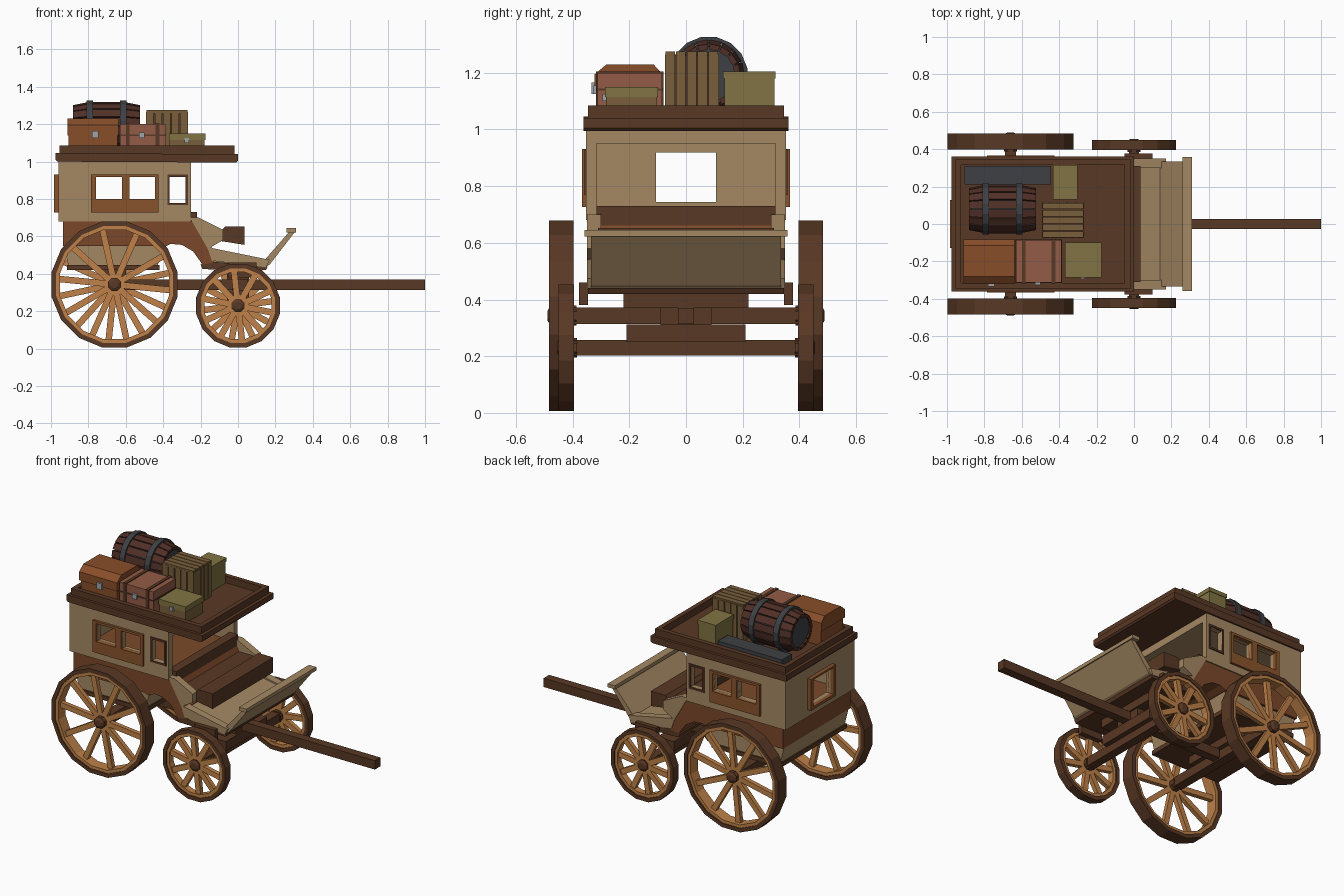
import bpy, bmesh
from math import sin, cos, pi
from mathutils import Matrix, Vector

if "Cube" in bpy.data.objects:
    bpy.data.objects.remove(bpy.data.objects["Cube"])


def mat(name, r, g, b):
    m = bpy.data.materials.new(name)
    m.diffuse_color = (r ** 2.2, g ** 2.2, b ** 2.2, 1)
    m.use_nodes = True
    m.node_tree.nodes["Principled BSDF"].inputs["Base Color"].default_value = m.diffuse_color
    return m


TAN = mat("tan_wood", .64, .53, .39)
BROWN = mat("brown_wood", .48, .29, .18)
DARK = mat("dark_wood", .35, .23, .16)
ORANGE = mat("orange_wood", .74, .50, .29)
FRAME = mat("frame_wood", .53, .33, .19)
IRON = mat("iron", .25, .26, .27)
STEEL = mat("steel", .62, .64, .66)
LEATHER = mat("leather", .53, .31, .18)
RED = mat("red_leather", .57, .36, .28)
CRATE = mat("crate_wood", .47, .37, .24)
OLIVE = mat("olive_box", .50, .45, .27)
BARREL = mat("barrel_wood", .32, .20, .17)


def finish(name, bm, m):
    bmesh.ops.recalc_face_normals(bm, faces=bm.faces)
    me = bpy.data.meshes.new(name)
    bm.to_mesh(me)
    bm.free()
    me.materials.append(m)
    o = bpy.data.objects.new(name, me)
    bpy.context.collection.objects.link(o)
    return o


def add_box(bm, x0, x1, y0, y1, z0, z1, rot=Matrix()):
    c = Vector(((x0 + x1) / 2, (y0 + y1) / 2, (z0 + z1) / 2))
    s = Matrix.Diagonal((x1 - x0, y1 - y0, z1 - z0, 1))
    bmesh.ops.create_cube(bm, size=1, matrix=rot @ Matrix.Translation(c) @ s)


def box(name, m, *dims):
    bm = bmesh.new()
    add_box(bm, *dims)
    return finish(name, bm, m)


def prism(name, m, pts, a0, a1, axis="y"):
    """Extrude an xz profile along y, or a yz profile along x."""
    bm = bmesh.new()
    put = (lambda p, a: (p[0], a, p[1])) if axis == "y" else (lambda p, a: (a, p[0], p[1]))
    f = bm.faces.new([bm.verts.new(put(p, a0)) for p in pts])
    r = bmesh.ops.extrude_face_region(bm, geom=[f])
    d = (0, a1 - a0, 0) if axis == "y" else (a1 - a0, 0, 0)
    bmesh.ops.translate(bm, verts=[v for v in r["geom"] if isinstance(v, bmesh.types.BMVert)], vec=d)
    return finish(name, bm, m)


def lathe(name, m, prof, n, centre, axis="y", closed=True):
    """Revolve an (offset, radius) profile; closed makes a ring, otherwise ends are capped."""
    bm = bmesh.new()
    rings = []
    for a, r in prof:
        ring = []
        for i in range(n):
            t = 2 * pi * (i + .5) / n
            u, w = r * cos(t), r * sin(t)
            ring.append(bm.verts.new(Vector(centre) + Vector((u, a, w) if axis == "y" else (a, u, w))))
        rings.append(ring)
    for k in range(len(rings) - (0 if closed else 1)):
        p, q = rings[k], rings[(k + 1) % len(rings)]
        for i in range(n):
            bm.faces.new((p[i], p[(i + 1) % n], q[(i + 1) % n], q[i]))
    if not closed:
        bm.faces.new(rings[0])
        bm.faces.new(rings[-1])
    return finish(name, bm, m)


def cut(o, *boxes):
    for b in boxes:
        c = box("cutter", DARK, *b)
        c.hide_render = True
        md = o.modifiers.new("cut", "BOOLEAN")
        md.operation, md.solver, md.object = "DIFFERENCE", "EXACT", c
        bpy.context.view_layer.objects.active = o
        bpy.ops.object.modifier_apply(modifier=md.name)
        bpy.data.objects.remove(c)


# wheels, with tyre, inner rim, spokes and hub
def wheel(name, x, z, R, y0, y1, s, phase):
    ya, yb = s * y0, s * y1
    lathe(name + "_tyre", DARK, [(ya, R), (yb, R), (yb, R - .025), (ya, R - .025)], 16, (x, 0, z))
    i0, i1 = s * (y0 + .006), s * (y1 - .006)
    lathe(name + "_rim", ORANGE, [(i0, R - .024), (i1, R - .024), (i1, R - .045), (i0, R - .045)], 16, (x, 0, z))
    mid = s * (y0 + y1) / 2
    bm = bmesh.new()
    for k in range(10):
        rot = Matrix.Translation((x, mid, z)) @ Matrix.Rotation(2 * pi * k / 10 + phase, 4, "Y")
        add_box(bm, .02, R - .035, -.014, .014, -.017, .017, rot)
    finish(name + "_spokes", bm, ORANGE)
    lathe(name + "_hub", DARK, [(s * (y0 - .01), .038), (s * (y1 - .005), .038), (s * (y1 + .005), .02)],
          8, (x, 0, z), closed=False)


for s, tag in ((-1, "right"), (1, "left")):
    wheel("rear_wheel_" + tag, -.66, .343, .343, .397, .483, s, .1 if s < 0 else .42)
    wheel("front_wheel_" + tag, 0, .23, .228, .395, .45, s, .2 if s < 0 else .5)
    box("spring_block_" + tag, DARK, -.05, .1, *sorted((s * .345, s * .378)), .38, .46)

# undercarriage
box("rear_axle", DARK, -.69, -.63, -.4, .4, .313, .372)
box("front_axle", DARK, -.028, .028, -.4, .4, .202, .258)
box("draw_pole", DARK, -.62, 1, -.028, .028, .313, .37)
box("pole_socket", DARK, -.03, .05, -.09, .09, .31, .372)
box("front_bolster_low", DARK, -.06, .06, -.21, .21, .25, .312)
box("front_bolster_high", DARK, -.06, .06, -.22, .22, .37, .43)
box("rear_bolster", DARK, -.72, -.6, -.22, .22, .37, .43)

# lower body, belt with arch, and sills
prism("lower_body", TAN, [(-.935, .56), (-.40, .56), (-.43, .44), (-.905, .44)], -.33, .33)
box("rear_sill", DARK, -.915, -.42, -.34, .34, .42, .447)
prism("belt", BROWN, [(-.935, .68), (-.23, .68), (-.17, .57), (-.13, .53), (-.13, .46), (-.19, .45), (-.24, .52),
                      (-.30, .555), (-.36, .56), (-.40, .54), (-.43, .55), (-.935, .55)], -.345, .345)

# cabin with open front
WIN = [(-.76, -.62, -.5, .5, .80, .917), (-.58, -.445, -.5, .5, .80, .917)]
SMALL = (-.365, -.28, -.5, .5, .78, .918)
REAR = (-1.1, -.9, -.105, .105, .745, .918)
cabin = box("cabin", TAN, -.96, -.25, -.352, .352, .68, 1.005)
cut(cabin, (-.93, -.2, -.315, .315, .6, .95), *WIN, SMALL, REAR)
for s, tag in ((-1, "right"), (1, "left")):
    ys = sorted((s * .335, s * .367))
    cut(box("side_window_frame_" + tag, FRAME, -.785, -.425, *ys, .727, .932), *WIN)
    cut(box("small_window_frame_" + tag, DARK, -.378, -.267, *sorted((s * .345, s * .358)), .768, .93), SMALL)
    bx = sorted((s * .3, s * .35))
    prism("dash_side_" + tag, TAN, [(-.26, .70), (-.21, .70), (-.08, .635), (-.08, .58), (-.15, .54), (.17, .475),
                                    (.15, .435), (-.14, .47), (-.16, .53), (-.24, .67)], *bx)
cut(box("rear_window_frame", FRAME, -.985, -.945, -.128, .128, .727, .93), REAR)

# driver seat and footboard
box("seat_back", DARK, -.28, -.22, -.315, .315, .6, .73)
prism("seat", DARK, [(-.25, .56), (-.09, .575), (.035, .555), (.035, .652), (-.07, .652), (-.09, .63), (-.25, .63)], -.31, .31)
prism("footwell_floor", TAN, [(-.15, .53), (.17, .465), (.15, .435), (-.15, .46)], -.335, .335)
prism("footwell_sill", DARK, [(-.2, .45), (-.14, .465), (.16, .44), (.15, .42), (-.19, .425)], -.345, .345)
prism("footboard", TAN, [(.14, .435), (.17, .45), (.305, .625), (.28, .632), (.135, .465)], -.335, .335)
box("footboard_ledge", TAN, .258, .31, -.358, .358, .622, .645)

# roof with luggage tray
prism("roof_slab", DARK, [(-.965, 1), (-.01, .995), (0, 1.005), (0, 1.04), (-.975, 1.045), (-.975, 1.01)], -.362, .362)
tray = box("roof_rail", DARK, -.955, -.02, -.345, .345, 1.035, 1.085)
cut(tray, (-.925, -.05, -.315, .315, 1.0, 1.2))

# barrel with staves, hoops and ends
BX, BC = -.703, (-.703, .08, 1.19)
bm = bmesh.new()
N, sec = 16, [(-.18, .112), (-.09, .13), (.09, .13), (.18, .112)]
for k in range(N):
    t0, t1 = (k + .06) * 2 * pi / N, (k + .94) * 2 * pi / N
    rows = []
    for a, r in sec:
        rows.append([bm.verts.new((BX + a, .08 + q * cos(t), 1.19 + q * sin(t)))
                     for q, t in ((r, t0), (r, t1), (r - .02, t1), (r - .02, t0))])
    for p, q in zip(rows, rows[1:]):
        for i in range(4):
            bm.faces.new((p[i], p[(i + 1) % 4], q[(i + 1) % 4], q[i]))
    bm.faces.new(rows[0])
    bm.faces.new(rows[-1])
finish("barrel_staves", bm, BARREL)
lathe("barrel_core", IRON, [(-.168, .104), (-.09, .119), (.09, .119), (.168, .104)], N, BC, "x", False)
for a in (-.09, .09):
    lathe("barrel_hoop", IRON, [(a - .018, .139), (a + .018, .139), (a + .018, .12), (a - .018, .12)], N, BC, "x")

# slatted crate
box("crate_core", DARK, -.482, -.278, -.064, .109, 1.04, 1.262)
bm = bmesh.new()
for k in range(5):
    y = -.073 + k * .038
    add_box(bm, -.49, -.27, y, y + .034, 1.258, 1.275)
    for x in (-.492, -.28):
        add_box(bm, x, x + .012, y, y + .034, 1.04, 1.265)
for k in range(5):
    x = -.49 + k * .045
    for y in (-.074, .105):
        add_box(bm, x, x + .039, y, y + .012, 1.04, 1.265)
finish("crate_slats", bm, CRATE)

# other luggage
box("long_iron_case", IRON, -.905, -.445, .21, .31, 1.04, 1.105)
box("olive_box", OLIVE, -.43, -.307, .135, .312, 1.04, 1.19)
box("olive_box_lid", OLIVE, -.434, -.303, .131, .316, 1.18, 1.205)
box("trunk", LEATHER, -.905, -.645, -.315, -.088, 1.04, 1.145)
prism("trunk_lid", LEATHER, [(-.322, 1.14), (-.322, 1.195), (-.28, 1.23), (-.115, 1.23), (-.082, 1.195), (-.082, 1.14)],
      -.912, -.64, "x")
box("trunk_clasp", STEEL, -.78, -.745, -.334, -.31, 1.125, 1.165)
box("suitcase", RED, -.632, -.388, -.312, -.085, 1.04, 1.2)
for x in (-.60, -.44):
    box("suitcase_strap", DARK, x, x + .02, -.317, -.08, 1.04, 1.205)
box("suitcase_band", DARK, -.635, -.385, -.316, -.082, 1.138, 1.145)
box("suitcase_clasp", STEEL, -.53, -.5, -.326, -.31, 1.125, 1.155)
box("small_case", CRATE, -.366, -.18, -.282, -.103, 1.04, 1.135)
box("small_case_lid", OLIVE, -.37, -.175, -.286, -.099, 1.115, 1.15)
box("small_case_clasp", STEEL, -.285, -.262, -.294, -.28, 1.1, 1.125)
